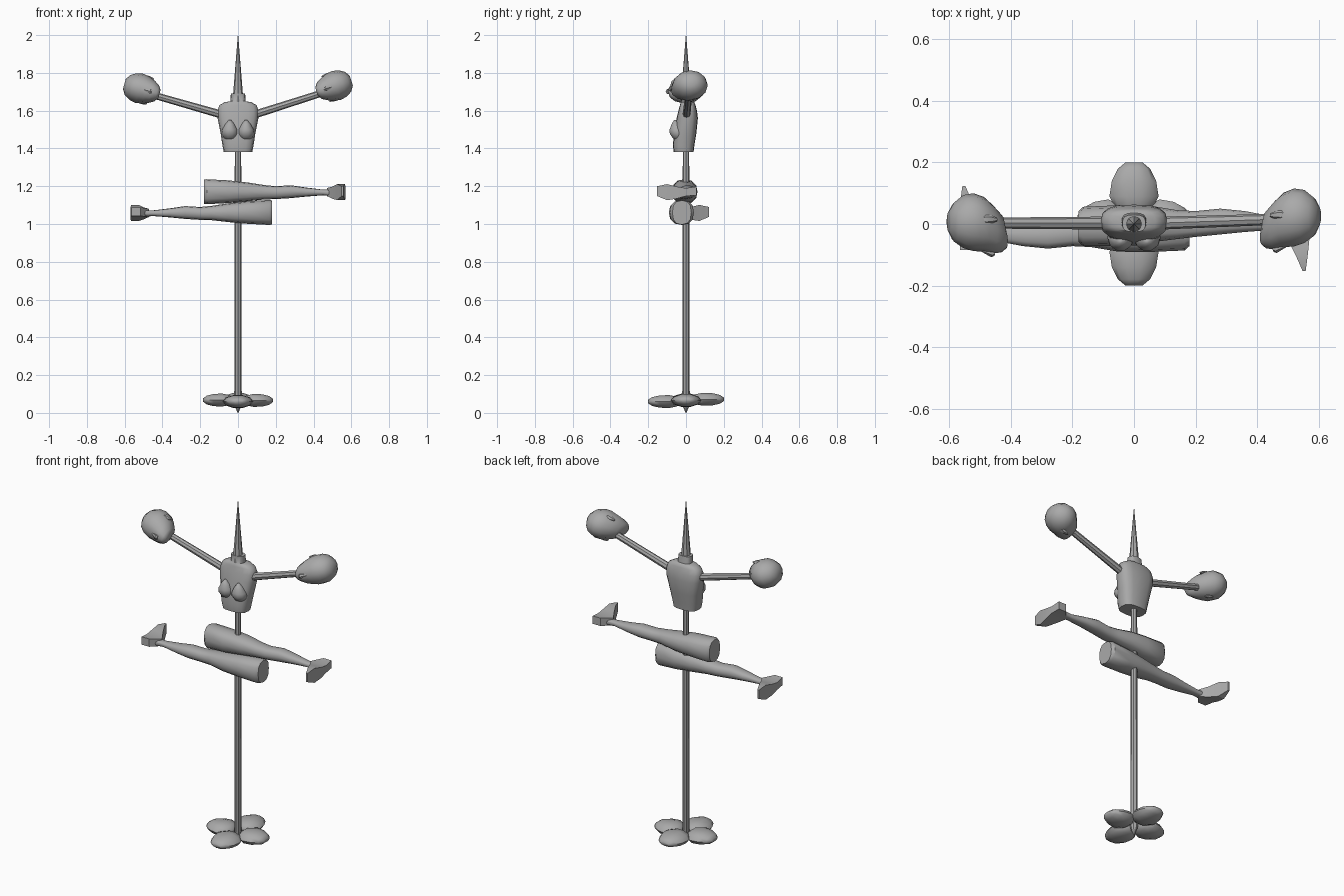
import bpy, bmesh, math
from mathutils import Vector, Matrix

cube = bpy.data.objects.get("Cube")
if cube:
    bpy.data.objects.remove(cube, do_unlink=True)

grey = bpy.data.materials.new("plain grey")
grey.use_nodes = True
COLOUR = (0.4, 0.4, 0.4, 1)
grey.diffuse_color = COLOUR
grey.node_tree.nodes["Principled BSDF"].inputs["Base Color"].default_value = COLOUR

X, Y, Z = Vector((1, 0, 0)), Vector((0, 1, 0)), Vector((0, 0, 1))


def ring(centre, u, v, ru, rv, sides=10, square=1.0, turn=0.0):
    """Closed cross-section; square below 1 gives boxier corners."""
    pts = []
    for i in range(sides):
        a = math.tau * i / sides + turn
        c, s = math.cos(a), math.sin(a)
        pts.append(Vector(centre) + u * ru * math.copysign(abs(c) ** square, c)
                   + v * rv * math.copysign(abs(s) ** square, s))
    return pts


def loft(name, rings, matrix=Matrix(), angle=40):
    bm = bmesh.new()
    loops = [[bm.verts.new(matrix @ p) for p in r] for r in rings]
    n = len(loops[0])
    for a, b in zip(loops, loops[1:]):
        for i in range(n):
            bm.faces.new((a[i], a[(i + 1) % n], b[(i + 1) % n], b[i]))
    bm.faces.new(loops[0][::-1])
    bm.faces.new(loops[-1])
    bmesh.ops.recalc_face_normals(bm, faces=bm.faces)
    mesh = bpy.data.meshes.new(name)
    bm.to_mesh(mesh)
    bm.free()
    mesh.materials.append(grey)
    obj = bpy.data.objects.new(name, mesh)
    bpy.context.collection.objects.link(obj)
    bpy.ops.object.select_all(action='DESELECT')
    obj.select_set(True)
    bpy.context.view_layer.objects.active = obj
    bpy.ops.object.shade_smooth_by_angle(angle=math.radians(angle))
    return obj


# Central pole with pointed foot, and the spike on top
loft("pole", [ring((0, 0, z), X, Y, r, r, 8) for z, r in
              ((0, .002), (.03, .015), (.05, .02), (1.4, .017))])
loft("spike", [ring((0, 0, z), X, Y, r, r, 8) for z, r in
               ((1.6, .03), (1.7, .025), (1.85, .013), (2, .001))])

# Four pebble-shaped feet around the pole
LOBE = ((.025, .02, .01), (.05, .06, .028), (.09, .08, .036),
        (.14, .072, .034), (.18, .052, .024), (.2, .028, .01))
for name, turn, height in (("left", 0, .066), ("back", 90, .072),
                           ("right", 180, .068), ("front", 270, .06)):
    fit = .92 if name in ("left", "right") else 1
    loft(name + "_base_lobe",
         [ring((r * fit, 0, height), Y, Z, w, h, 10) for r, w, h in LOBE],
         Matrix.Rotation(math.radians(turn), 4, 'Z'), 60)

# Torso: height, half width, front y, back y
TORSO = ((1.38, .075, -.065, .04), (1.42, .083, -.07, .045), (1.48, .092, -.062, .055),
         (1.56, .108, -.05, .063), (1.6, .108, -.04, .058), (1.63, .098, -.032, .05),
         (1.645, .07, -.028, .044), (1.65, .04, -.024, .036), (1.69, .038, -.026, .03))
loft("torso", [ring((0, (f + b) / 2, z), X, Y, w, (b - f) / 2, 16, .7)
               for z, w, f, b in TORSO], angle=45)

# Chest bulges
for side, s in (("left", 1), ("right", -1)):
    loft(side + "_chest", [ring((s * .043, -.047 - .01 * t, 1.495 + .055 * t), X, Y,
                                .045 * k, .045 * k, 10)
                           for t, k in ((-1, .2), (-.75, .7), (-.3, .98), (.1, .9),
                                        (.6, .55), (1, .15))], angle=70)

# Arms and the heads on their ends: height along head, front y, back y, half width
HEAD = ((0, -.08, -.03, .022), (.015, -.092, .03, .045), (.045, -.096, .062, .062),
        (.075, -.09, .088, .074), (.11, -.088, .1, .08), (.145, -.078, .094, .073),
        (.175, -.058, .07, .055), (.193, -.025, .04, .028))
for side, s, shift, rise in (("left", 1, .012, 0), ("right", -1, 0, -.012)):
    start = Vector((s * .09, .003, 1.58))
    end = Vector((s * .45, .003 + shift, 1.695 + rise))
    axis = (end - start).normalized()
    up = axis.cross(Y).normalized()
    loft(side + "_arm", [ring(start, Y, up, .021, .021, 8),
                         ring(end, Y, up, .018, .018, 8)])
    base = Vector((s * .416, shift, 1.7 + rise))
    loft(side + "_head", [ring(base + axis * t + Y * (f + b) / 2, Y, up,
                               (b - f) / 2, w, 12) for t, f, b, w in HEAD], angle=60)
    # Nose and ears
    loft(side + "_nose", [ring(base + axis * t + Y * y, Y, up, r, r, 6) for t, y, r in
                          ((.04, -.092, .012), (.05, -.094, .014), (.085, -.085, .004))])
    for e in (-1, 1):
        loft(side + "_head_ear", [ring(base + axis * t + Y * .015 + up * e * .068, Y, up,
                                       r, r * .7, 6) for t, r in
                                  ((.05, .006), (.07, .014), (.09, .016), (.1, .008))])

# Legs: x, centre y, centre z, half depth, half height
LEG = ((-.18, -.008, .003, .05, .064), (-.165, -.008, .003, .064, .066),
       (-.05, -.005, .003, .066, .06), (.05, 0, .002, .06, .05),
       (.14, -.002, 0, .047, .038), (.2, 0, -.002, .042, .034), (.28, .008, .003, .042, .034),
       (.36, .008, .001, .034, .024), (.45, .003, -.001, .022, .015), (.51, .005, -.002, .026, .018))
# Feet: y, inner x, outer x, low z, high z
FOOT = ((.055, .515, .565, -.016, .03), (0, .47, .57, -.02, .022),
        (-.05, .5, .57, -.034, .03), (-.1, .525, .565, -.042, .043), (-.153, .548, .558, -.02, .032))
upper = Matrix.Translation((0, 0, 1.168))
lower = Matrix.Translation((0, -.03, 1.058)) @ Matrix.Rotation(math.pi, 4, 'Z')
for name, place in (("upper", upper), ("lower", lower)):
    loft(name + "_leg", [ring((x, y, z), Y, Z, d, h, 12, .8) for x, y, z, d, h in LEG], place)
    loft(name + "_foot", [ring(((a + b) / 2, y, (l + h) / 2), X, Z, (b - a) / 1.414,
                               (h - l) / 1.414, 4, 1, math.pi / 4)
                          for y, a, b, l, h in FOOT], place, 30)
